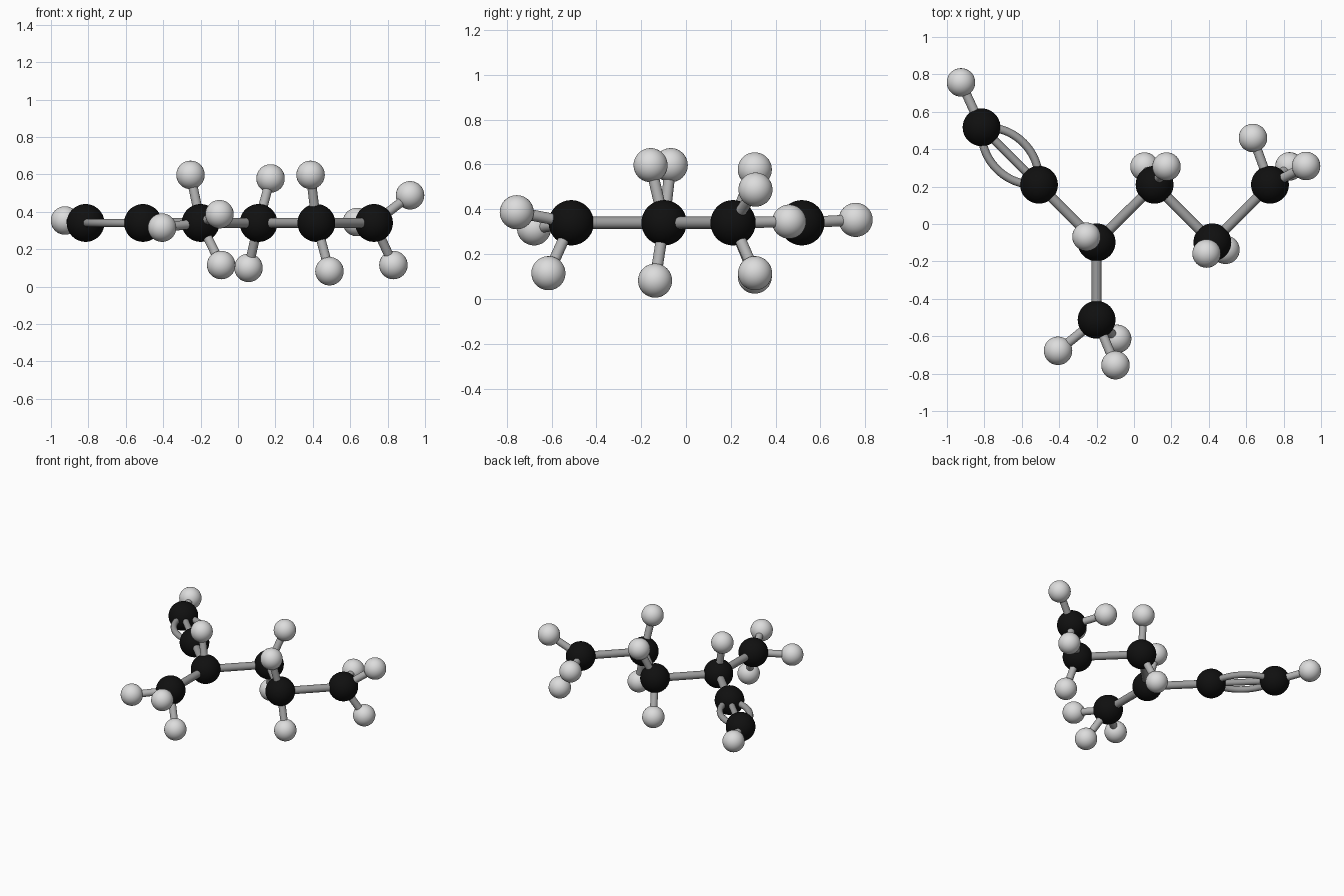
import bpy, math
from mathutils import Vector

if "Cube" in bpy.data.objects:
    bpy.data.objects.remove(bpy.data.objects["Cube"])


def material(name, v):
    m = bpy.data.materials.new(name)
    m.diffuse_color = (v, v, v, 1)
    m.use_nodes = True
    m.node_tree.nodes["Principled BSDF"].inputs["Base Color"].default_value = m.diffuse_color
    return m


BLACK = material("black", 0.005)
WHITE = material("pale grey", 0.72)
GREY = material("mid grey", 0.33)
LIGHT = material("light grey", 0.45)
Z = 0.34


def ball(name, pos, radius, mat):
    bpy.ops.mesh.primitive_uv_sphere_add(segments=48, ring_count=24, radius=radius, location=pos)
    o = bpy.context.object
    o.name = name
    o.data.materials.append(mat)
    bpy.ops.object.shade_smooth()


def stick(name, a, b, radius, mat):
    a, b = Vector(a), Vector(b)
    d = b - a
    bpy.ops.mesh.primitive_cylinder_add(vertices=24, radius=radius, depth=d.length, location=(a + b) / 2)
    o = bpy.context.object
    o.name = name
    o.rotation_euler = d.to_track_quat('Z', 'Y').to_euler()
    o.data.materials.append(mat)
    bpy.ops.object.shade_smooth_by_angle()


def bent_stick(name, a, b, sag, radius, mat):
    # circular arc between two atoms, bulging sideways in the flat plane
    a, b = Vector(a), Vector(b)
    mid, half = (a + b) / 2, (b - a) / 2
    h = half.length
    along = half.normalized()
    side = Vector((-along.y, along.x, 0))
    s = abs(sag)
    big = (h * h + s * s) / (2 * s)
    span = math.asin(h / big)
    cu = bpy.data.curves.new(name, 'CURVE')
    cu.dimensions = '3D'
    cu.bevel_depth = radius
    cu.bevel_resolution = 4
    n = 25
    sp = cu.splines.new('POLY')
    sp.points.add(n - 1)
    for i in range(n):
        t = span * (2 * i / (n - 1) - 1)
        off = (big * math.cos(t) - (big - s)) * math.copysign(1, sag)
        sp.points[i].co = (*(mid + along * big * math.sin(t) + side * off), 1)
    cu.materials.append(mat)
    o = bpy.data.objects.new(name, cu)
    bpy.context.collection.objects.link(o)


# carbon atoms: the zigzag chain, then the side branch
carbons = [(-0.815, 0.517), (-0.508, 0.21), (-0.2, -0.098), (0.11, 0.21),
           (0.419, -0.098), (0.727, 0.21), (-0.2, -0.512)]
carbons = [(x, y, Z) for x, y in carbons]
for i, c in enumerate(carbons):
    ball(f"carbon_{i}", c, 0.101, BLACK)

# single bonds between carbons
for i, j in ((1, 2), (2, 3), (3, 4), (4, 5), (2, 6)):
    stick(f"carbon_bond_{i}_{j}", carbons[i], carbons[j], 0.027, GREY)

# triple bond: one straight, two bent
stick("triple_bond_middle", carbons[0], carbons[1], 0.022, GREY)
for side in (1, -1):
    bent_stick("triple_bond_side", carbons[0], carbons[1], side * 0.1, 0.022, GREY)

# hydrogen atoms grouped by the carbon that carries them
hydrogens = {
    0: [(-0.925, 0.757, 0.353)],
    2: [(-0.254, -0.068, 0.597)],
    3: [(0.174, 0.307, 0.578), (0.056, 0.307, 0.1)],
    4: [(0.388, -0.158, 0.597), (0.489, -0.138, 0.082)],
    5: [(0.636, 0.46, 0.345), (0.92, 0.31, 0.488), (0.831, 0.308, 0.115)],
    6: [(-0.406, -0.678, 0.315), (-0.099, -0.755, 0.387), (-0.09, -0.614, 0.115)],
}
for i, group in hydrogens.items():
    for k, h in enumerate(group):
        ball(f"hydrogen_{i}_{k}", h, 0.076, WHITE)
        stick(f"hydrogen_bond_{i}_{k}", carbons[i], h, 0.025, LIGHT)
